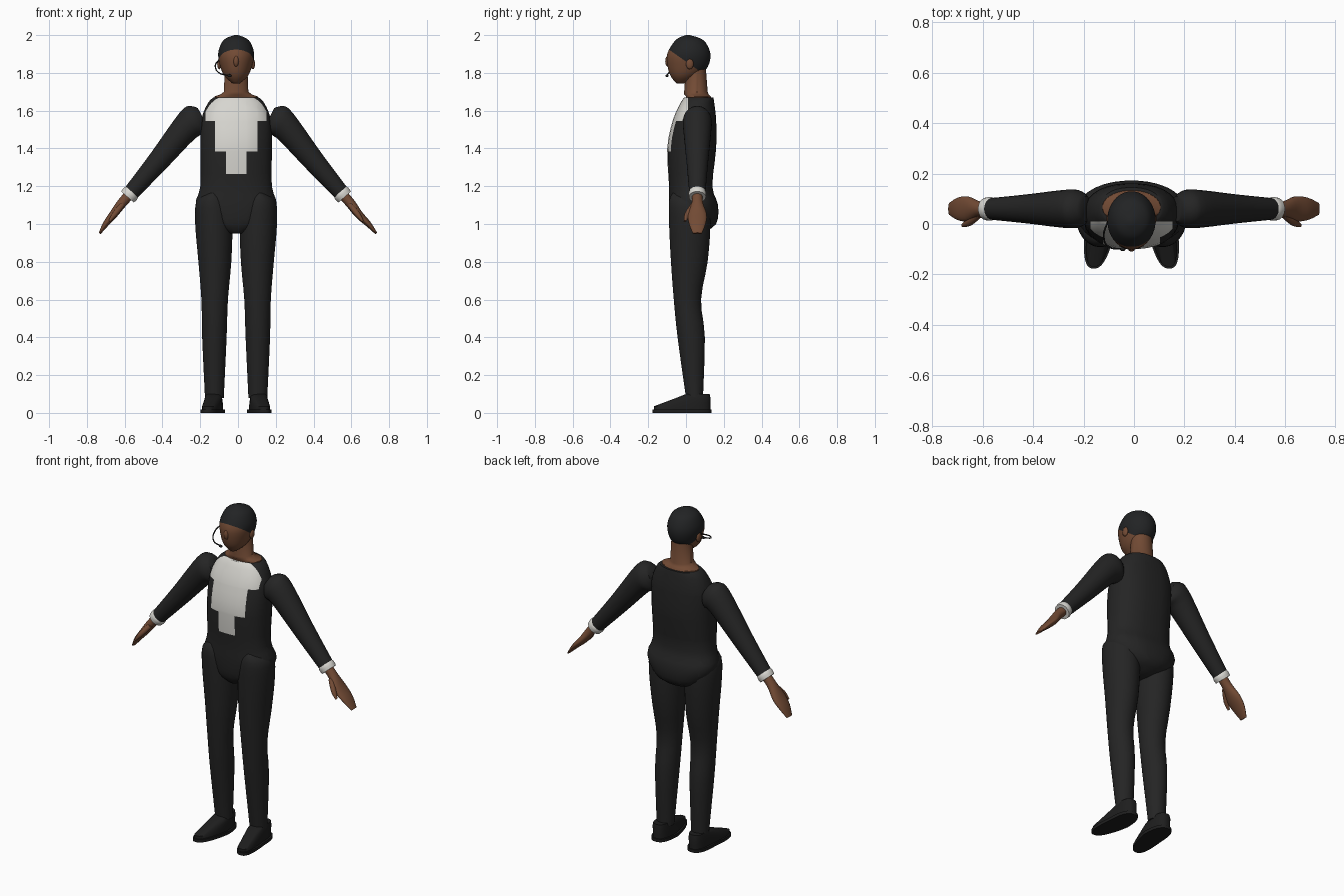
import bpy, bmesh, math
from mathutils import Vector

if "Cube" in bpy.data.objects:
    bpy.data.objects.remove(bpy.data.objects["Cube"])

CENTRE = -.01  # body's plane of symmetry
ARM_Y = .06    # depth of the arm's axis


def material(name, red, green, blue):
    mat = bpy.data.materials.new(name)
    mat.use_nodes = True
    mat.diffuse_color = (red, green, blue, 1)
    shader = mat.node_tree.nodes["Principled BSDF"]
    shader.inputs["Base Color"].default_value = mat.diffuse_color
    return mat


SUIT = material("charcoal suit", .018, .018, .018)
HAIR = material("black hair", .016, .017, .018)
SKIN = material("brown skin", .17, .07, .035)
SHIRT = material("white shirt", .68, .67, .63)
SHOE = material("black shoe", .013, .013, .013)


def finish(name, bm, *materials):
    bmesh.ops.recalc_face_normals(bm, faces=bm.faces)
    mesh = bpy.data.meshes.new(name)
    bm.to_mesh(mesh)
    bm.free()
    for mat in materials:
        mesh.materials.append(mat)
    mesh.shade_smooth()
    mesh.set_sharp_from_angle(angle=math.radians(50))
    obj = bpy.data.objects.new(name, mesh)
    bpy.context.collection.objects.link(obj)


def flow(rows, steps):
    """Fill in rows along a smooth spline through the given ones."""
    rows = [Vector(row) for row in rows]
    last = len(rows) - 1
    result = []
    for i in range(last):
        before, start = rows[max(i - 1, 0)], rows[i]
        end, after = rows[i + 1], rows[min(i + 2, last)]
        for k in range(steps):
            t = k / steps
            blend = t * t * (3 - 2 * t)
            leave, arrive = t * (1 - t) ** 2, t * t * (t - 1)
            result.append(start.lerp(end, blend)
                          + (end - before) / 2 * leave + (after - start) / 2 * arrive)
    return result + [rows[last]]


def oval(count, power):
    for i in range(count):
        turn = math.tau * (i + .5) / count
        yield [math.copysign(abs(w) ** (2 / power), w)
               for w in (math.cos(turn), math.sin(turn))]


def loft(rings):
    bm = bmesh.new()
    loops = [[bm.verts.new(point) for point in ring] for ring in rings]
    for low, high in zip(loops, loops[1:]):
        for i in range(len(low)):
            bm.faces.new((low[i - 1], low[i], high[i], high[i - 1]))
    bm.faces.new(loops[0])
    bm.faces.new(loops[-1])
    return bm


def upright(rows, power=2, steps=3):
    """Level rings from rows of height, left x, right x, front y, back y."""
    rings = []
    for z, left, right, front, back in flow(rows, steps):
        x, y = (left + right) / 2, (front + back) / 2
        rings.append([(x + (right - left) / 2 * u, y + (back - front) / 2 * v, z)
                      for u, v in oval(32, power)])
    return loft(rings)


def centred(rows, **options):
    """Rows of height, half width, front y, back y about the body's centre."""
    return upright([(z, CENTRE - half, CENTRE + half, front, back)
                    for z, half, front, back in rows], **options)


def limb(rows, side):
    """Rings square to the arm from rows of x, y, z, thickness, depth."""
    rows = flow(rows, 3)
    rings = []
    for i, (x, y, z, thick, deep) in enumerate(rows):
        path = rows[min(i + 1, len(rows) - 1)] - rows[max(i - 1, 0)]
        across = Vector((path[2], -path[0])).normalized() * thick
        rings.append([(CENTRE + side * (x + across.x * u), y + deep * v, z + across.y * u)
                      for u, v in oval(24, 2)])
    return loft(rings)


def cut(bm, point, normal):
    bmesh.ops.bisect_plane(bm, geom=bm.verts[:] + bm.edges[:] + bm.faces[:],
                           plane_co=point, plane_no=normal)


def ball(name, mat, place, size):
    bm = bmesh.new()
    bmesh.ops.create_uvsphere(bm, u_segments=16, v_segments=10, radius=1)
    bmesh.ops.scale(bm, vec=size, verts=bm.verts)
    bmesh.ops.translate(bm, vec=place, verts=bm.verts)
    finish(name, bm, mat)


# Jacket and pelvis, with the stepped shirt front cut into the chest
jacket = centred([
    (.95, .04, -.05, .08), (1, .15, -.08, .16), (1.1, .215, -.09, .17),
    (1.2, .19, -.09, .14), (1.4, .19, -.1, .16), (1.55, .185, -.07, .16),
    (1.64, .15, -.03, .15), (1.67, .12, -.01, .145)], power=2.3)
shirt_steps = [(1.545, .162), (1.385, .113), (1.265, .054)]
for bottom, half in shirt_steps:
    cut(jacket, (0, 0, bottom), (0, 0, 1))
    for edge in (CENTRE - half, CENTRE + half):
        cut(jacket, (edge, 0, 0), (1, 0, 0))
cut(jacket, (0, .01, 0), (0, 1, 0))
for face in jacket.faces:
    middle = face.calc_center_median()
    if middle.y < .01:
        width = next((half for bottom, half in shirt_steps if middle.z > bottom), 0)
        face.material_index = int(abs(middle.x - CENTRE) < width)
finish("jacket", jacket, SUIT, SHIRT)

# Neck and bare collar
finish("neck", centred([
    (1.66, .118, 0, .135), (1.675, .115, 0, .133), (1.685, .085, -.01, .12),
    (1.7, .065, -.01, .115), (1.83, .06, 0, .105)], steps=1), SKIN)

# Head, with the hair split off along a sloping hairline
head = centred([
    (1.745, .02, -.05, 0), (1.78, .06, -.08, .06), (1.83, .083, -.097, .115),
    (1.9, .096, -.1, .13), (1.96, .077, -.067, .105), (1.985, .05, -.04, .07),
    (2, .01, 0, .02)])
hairline, slope = Vector((0, 0, 1.86)), Vector((0, .7, 1))
cut(head, hairline, slope)
for face in head.faces:
    face.material_index = int((face.calc_center_median() - hairline).dot(slope) > 0)
finish("head", head, SKIN, HAIR)
ball("nose", SKIN, (CENTRE, -.094, 1.862), (.015, .016, .03))

for side, label in ((-1, "right"), (1, "left")):
    ball(label + "_ear", SKIN, (CENTRE + side * .089, .02, 1.847), (.011, .02, .028))

    # Sleeve and cuff
    sleeve = [(.18, 1.57, .05), (.215, 1.55, .087), (.27, 1.505, .075),
              (.41, 1.335, .058), (.565, 1.155, .042)]
    cuff = [(.55, 1.17, .043), (.56, 1.16, .047), (.575, 1.143, .045)]
    for part, rows, mat in (("sleeve", sleeve, SUIT), ("cuff", cuff, SHIRT)):
        finish(f"{label}_{part}", limb([(x, ARM_Y, z, thick, min(thick, .075))
                                        for x, z, thick in rows], side), mat)

    # Mitten hand and thumb
    reach = .02 if side > 0 else 0
    finish(label + "_hand", limb([
        (.565, ARM_Y, 1.155, .027, .028), (.605, ARM_Y, 1.11, .026, .03),
        (.65, ARM_Y, 1.05, .022, .05), (.69 + reach / 2, ARM_Y, 1, .016, .044),
        (.722 + reach, ARM_Y, .95, .006, .024)], side), SKIN)
    finish(label + "_thumb", limb([
        (.6, .04, 1.105, .014, .014), (.64, .01, 1.055, .015, .017),
        (.67, -.005, 1.015, .006, .007)], side), SKIN)

    # Trouser leg: height, inner x, outer x, front y, back y
    leg = [(.08, .065, .165, 0, .09), (.4, .05, .18, -.045, .1),
           (.6, .043, .184, -.065, .08), (.8, .025, .2, -.08, .115),
           (1, .02, .217, -.09, .13), (1.12, .04, .21, -.09, .12),
           (1.165, .09, .155, -.07, .08)]
    finish(label + "_trouser_leg", upright([
        (z, CENTRE + side * inner, CENTRE + side * outer, front, back)
        for z, inner, outer, front, back in leg]), SUIT)

    # Shoe upper and sole, tapered and turned slightly out at the toe
    upper = [(.01, .052, -.17, .13), (.035, .052, -.17, .13),
             (.08, .046, -.05, .13), (.1, .04, 0, .125)]
    sole = [(0, .062, -.177, .135), (.018, .062, -.177, .135)]
    for part, rows in (("shoe", upper), ("sole", sole)):
        shoe = centred(rows, power=2.7, steps=1)
        for vert in shoe.verts:
            toe = max(0, -vert.co.y) / .177
            across = (vert.co.x - CENTRE) * (1 - toe / 5)
            vert.co.x = CENTRE + across + side * (.12 + .03 * toe)
        finish(f"{label}_{part}", shoe, SHOE)

# Headset: thin boom from the right ear to a small microphone
boom = bpy.data.curves.new("headset_boom", "CURVE")
boom.dimensions = "3D"
boom.bevel_depth = .0035
boom.bevel_resolution = 2
mouth = (-.045, -.1, 1.785)
path = [(-.1, .02, 1.87), (-.12, -.05, 1.835), (-.1, -.09, 1.8), mouth]
spline = boom.splines.new("BEZIER")
spline.bezier_points.add(len(path) - 1)
for knot, place in zip(spline.bezier_points, path):
    knot.co = place
    knot.handle_left_type = knot.handle_right_type = "AUTO"
boom.materials.append(SHOE)
bpy.context.collection.objects.link(bpy.data.objects.new("headset_boom", boom))
ball("microphone", SHOE, mouth, (.011, .008, .008))
